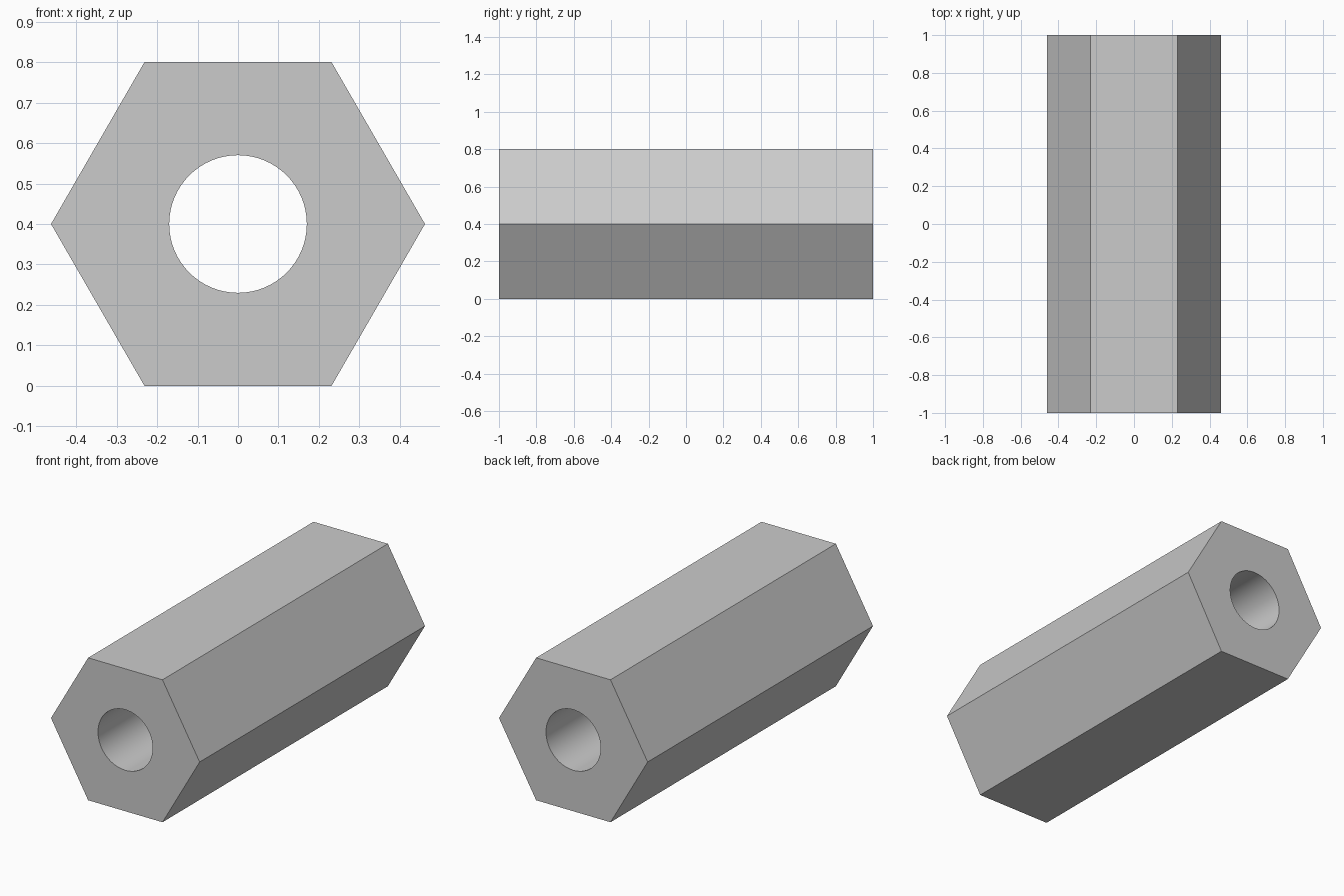
import bpy, bmesh
from math import cos, sin, tau, sqrt, radians

cube = bpy.data.objects.get("Cube")
if cube:
    bpy.data.objects.remove(cube, do_unlink=True)

LENGTH = 2.0
HEIGHT = 0.8
BORE_RADIUS = 0.17

# Plain grey metal
grey = bpy.data.materials.new("grey metal")
grey.use_nodes = True
colour = (0.6, 0.6, 0.6, 1)
grey.diffuse_color = colour
grey.node_tree.nodes["Principled BSDF"].inputs["Base Color"].default_value = colour


def prism(name, sides, radius, length):
    """Regular prism along y with a corner on +x."""
    bm = bmesh.new()
    ring = [bm.verts.new((radius * cos(tau * i / sides), -length / 2,
                          HEIGHT / 2 + radius * sin(tau * i / sides)))
            for i in range(sides)]
    end = bm.faces.new(ring)
    sweep = bmesh.ops.extrude_face_region(bm, geom=[end], use_keep_orig=True)
    moved = [v for v in sweep["geom"] if isinstance(v, bmesh.types.BMVert)]
    bmesh.ops.translate(bm, vec=(0, length, 0), verts=moved)
    bmesh.ops.recalc_face_normals(bm, faces=bm.faces)
    mesh = bpy.data.meshes.new(name)
    bm.to_mesh(mesh)
    bm.free()
    mesh.materials.append(grey)
    obj = bpy.data.objects.new(name, mesh)
    bpy.context.collection.objects.link(obj)
    return obj


# Hexagonal body and the cutter for its through bore
body = prism("hex_spacer", 6, HEIGHT / sqrt(3), LENGTH)
cutter = prism("bore_cutter", 64, BORE_RADIUS, LENGTH + 0.2)
cutter.hide_render = True

bore = body.modifiers.new("bore", "BOOLEAN")
bore.operation = "DIFFERENCE"
bore.solver = "EXACT"
bore.object = cutter

# Apply the cut, drop the cutter, and smooth only the bore wall
bpy.ops.object.select_all(action="DESELECT")
body.select_set(True)
bpy.context.view_layer.objects.active = body
bpy.ops.object.modifier_apply(modifier=bore.name)
bpy.data.objects.remove(cutter, do_unlink=True)
bpy.ops.object.shade_smooth_by_angle(angle=radians(30))
